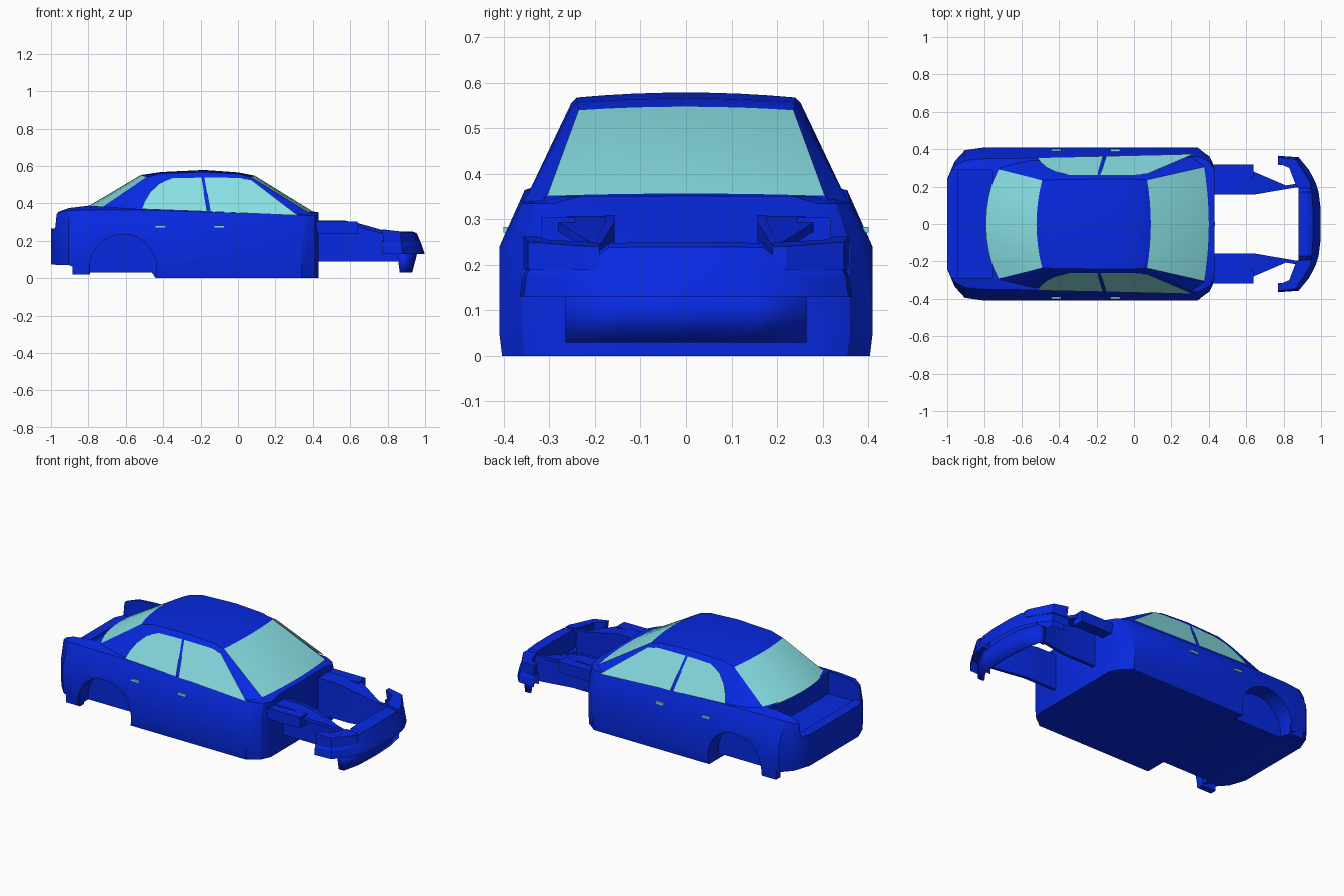
import bpy, bmesh, math

cube = bpy.data.objects.get("Cube")
if cube:
    bpy.data.objects.remove(cube, do_unlink=True)


def material(name, rgb):
    m = bpy.data.materials.new(name)
    m.use_nodes = True
    m.diffuse_color = (*rgb, 1)
    m.node_tree.nodes["Principled BSDF"].inputs["Base Color"].default_value = (*rgb, 1)
    return m


BLUE = material("blue paint", (0.002, 0.022, 0.76))
GLASS = material("pale teal glass", (0.245, 0.74, 0.78))


def shade(ob, angle):
    bpy.ops.object.select_all(action='DESELECT')
    ob.select_set(True)
    bpy.context.view_layer.objects.active = ob
    bpy.ops.object.shade_smooth_by_angle(angle=math.radians(angle))


def make(name, verts, faces, mats=(BLUE,), angle=30, rule=None):
    me = bpy.data.meshes.new(name)
    me.from_pydata(verts, [], faces)
    bm = bmesh.new()
    bm.from_mesh(me)
    bmesh.ops.recalc_face_normals(bm, faces=bm.faces)
    bm.to_mesh(me)
    bm.free()
    for m in mats:
        me.materials.append(m)
    if rule:
        for i, p in enumerate(me.polygons):
            p.material_index = rule(i)
    ob = bpy.data.objects.new(name, me)
    bpy.context.collection.objects.link(ob)
    shade(ob, angle)
    return ob


def loft(name, rows, closed=False, **kw):
    """Skin equal-length rows of points; closed rings also get end caps."""
    n = len(rows[0])
    verts = [p for r in rows for p in r]
    faces = []
    for i in range(len(rows) - 1):
        for j in range(n if closed else n - 1):
            k = (j + 1) % n
            faces.append((i * n + j, i * n + k, (i + 1) * n + k, (i + 1) * n + j))
    if closed:
        faces += [tuple(range(n)), tuple(range((len(rows) - 1) * n, len(rows) * n))]
    return make(name, verts, faces, **kw)


def box(name, x, y, z, **kw):
    ring = lambda a: [(a, y[0], z[0]), (a, y[1], z[0]), (a, y[1], z[1]), (a, y[0], z[1])]
    return loft(name, [ring(x[0]), ring(x[1])], closed=True, **kw)


def cut(ob, cutter):
    mod = ob.modifiers.new("cut", 'BOOLEAN')
    mod.operation, mod.solver, mod.object = 'DIFFERENCE', 'EXACT', cutter
    cutter.hide_render = True
    bpy.context.view_layer.objects.active = ob
    bpy.ops.object.modifier_apply(modifier=mod.name)
    bpy.data.objects.remove(cutter, do_unlink=True)


# Lower body: x, half width, shoulder half width, bottom z, shoulder z, top z
stations = [
    (-1.00, .24, .23, .075, .315, .325), (-.96, .335, .31, .07, .35, .365),
    (-.905, .395, .34, .07, .362, .378), (-.80, .41, .349, .03, .365, .388),
    (-.50, .41, .353, .03, .365, .37), (-.46, .41, .354, .03, .365, .37),
    (-.44, .41, .355, .0, .363, .367), (.34, .41, .36, .0, .338, .345),
    (.37, .385, .35, .0, .335, .35), (.405, .36, .33, .0, .335, .352), (.43, .305, .29, .0, .335, .352)]
rings = []
for x, w, ws, zb, zs, zt in stations:
    half = [(w - .006, zb), (w, zb + .05), (w, .24), (ws, zs), (ws - .06, zt)]
    rings.append([(x, y, z) for y, z in half] + [(x, -y, z) for y, z in reversed(half)])
body = loft("lower_body", rings, closed=True)

# Open boot well, lowered rear lip and rear wheel arches
cut(body, box("boot_cutter", (-.94, -.76), (-.29, .29), (.25, .6)))
cut(body, box("lip_cutter", (-1.1, -.93), (-.29, .29), (.265, .6)))
for s in (1, -1):
    circle = [(-.615 + .18 * math.cos(a), .055 + .18 * math.sin(a))
              for a in (math.tau * i / 28 for i in range(28))]
    cut(body, loft("arch_cutter", [[(x, s * y, z) for x, z in circle] for y in (.31, .5)], closed=True))
shade(body, 30)

# Cabin strip from rear glass over the roof to the windscreen:
# centre x, centre z, edge x, edge y, edge z, belt x, belt z
cabin = [
    (-.795, .388, -.735, .295, .374, -.79, .362), (-.52, .552, -.49, .234, .54, -.55, .365),
    (-.41, .568, -.41, .238, .56, -.47, .366), (-.18, .579, -.18, .24, .568, -.18, .357),
    (.0, .566, .0, .24, .558, .0, .35), (.09, .548, .07, .236, .54, .33, .338),
    (.40, .357, .375, .305, .352, .385, .335)]


def arc(xc, zc, xe, ye, ze, n=8):
    ts = [2 * i / n - 1 for i in range(n + 1)]
    return [(xc + (xe - xc) * t * t, ye * t, zc + (ze - zc) * t * t) for t in ts]


loft("roof_and_end_glass", [arc(*c[:5]) for c in cabin], mats=(BLUE, GLASS),
     rule=lambda i: 1 if i < 8 or i >= 40 else 0)
loft("cowl", [arc(.40, .357, .375, .305, .352), arc(.432, .352, .40, .32, .335)])


def side_y(z):
    return .355 - .5585 * (z - .36)


# Cabin sides, side windows, handles and rear flaps
rear_window = [(-.515, .37), (-.50, .41), (-.47, .46), (-.42, .507), (-.35, .535), (-.195, .538), (-.165, .357)]
front_window = [(-.18, .538), (.0, .537), (.07, .527), (.32, .336), (-.148, .356)]
for s, side in ((1, "left"), (-1, "right")):
    upper = [(c[2], s * c[3], c[4]) for c in cabin]
    gutter = [(c[2], s * (c[3] + .012), c[4] - .012) for c in cabin]
    lower = [(c[5], s * ((side_y(c[6]) if c[5] < .35 else .337) - .005), c[6] - .012) for c in cabin]
    loft(f"cabin_side_{side}", [upper, gutter, lower], angle=20)
    for nm, poly in (("rear", rear_window), ("front", front_window)):
        make(f"{nm}_window_{side}", [(x, s * (side_y(z) + .006), z) for x, z in poly],
             [tuple(range(len(poly)))], mats=(GLASS,))
    for nm, x in (("rear", -.415), ("front", -.10)):
        box(f"{nm}_handle_{side}", (x - .026, x + .026), (s * .385, s * .401), (.271, .283), mats=(GLASS,))
    box(f"rear_flap_{side}", (-.885, -.79), (s * .355, s * .395), (.02, .09))

    # Engine bay side wall, bent towards the middle of the nose
    top = [(.42, .31), (.56, .31), (.64, .295), (.80, .25), (.88, .24)]
    wall = []
    for x, z in top:
        y = .157 + max(0, x - .64) * .17
        wall.append([(x, s * y, .09), (x, s * (y + .02), .09), (x, s * (y + .02), z), (x, s * y, z)])
    loft(f"bay_wall_{side}", wall, closed=True)

    # Shelf on top of the wall and the box rail outside it
    shelf = []
    for x, yo, z in ((.42, .26, .308), (.56, .26, .308), (.64, .28, .293), (.815, .205, .246)):
        yi = .16 + max(0, x - .64) * .17
        shelf.append([(x, s * yi, z - .02), (x, s * yo, z - .02), (x, s * yo, z), (x, s * yi, z)])
    loft(f"bay_shelf_{side}", shelf, closed=True)
    box(f"upper_rail_{side}", (.40, .64), (s * .245, s * .317), (.237, .304))

    # Headlamp housing following the bumper corner
    plan = [(.78, .325), (.78, .357), (.875, .347), (.955, .22), (.955, .19), (.88, .195), (.84, .30)]
    loft(f"headlamp_housing_{side}", [[(x, s * y, .19) for x, y in plan],
                                      [(x - .01, s * y, .262 - .12 * (x - .78)) for x, y in plan]], closed=True)

# Bumper shell: outer x, outer y, inner x, inner y, top z
half = [(.77, .365, .77, .317, .205), (.88, .357, .845, .31, .205), (.935, .29, .865, .25, .21),
        (.972, .22, .88, .20, .215), (.987, .17, .88, .17, .248), (.998, .08, .88, .08, .25)]
path = half + [(a, -b, c, -d, z) for a, b, c, d, z in reversed(half)]
rows = []
for xo, yo, xi, yi, z in path:
    def mix(t):
        return xo + (xi - xo) * t, yo + (yi - yo) * t
    rows.append([(*mix(0), .13), (*mix(.12), .175), (*mix(.35), z - .01), (*mix(.55), z),
                 (xi, yi, z), (xi, yi, .13)])
loft("front_bumper", rows, angle=18)

# Lower valance under the bumper
edge = [(.85, .265), (.91, .265), (.95, .15), (.96, .0)]
edge += [(x, -y) for x, y in reversed(edge[:-1])]
valance = loft("front_valance", [[(x, y, .14) for x, y in edge],
                                 [(.865 + (x - .85) * .6, y, .03) for x, y in edge]], angle=10)
valance.modifiers.new("thickness", 'SOLIDIFY').thickness = .012
